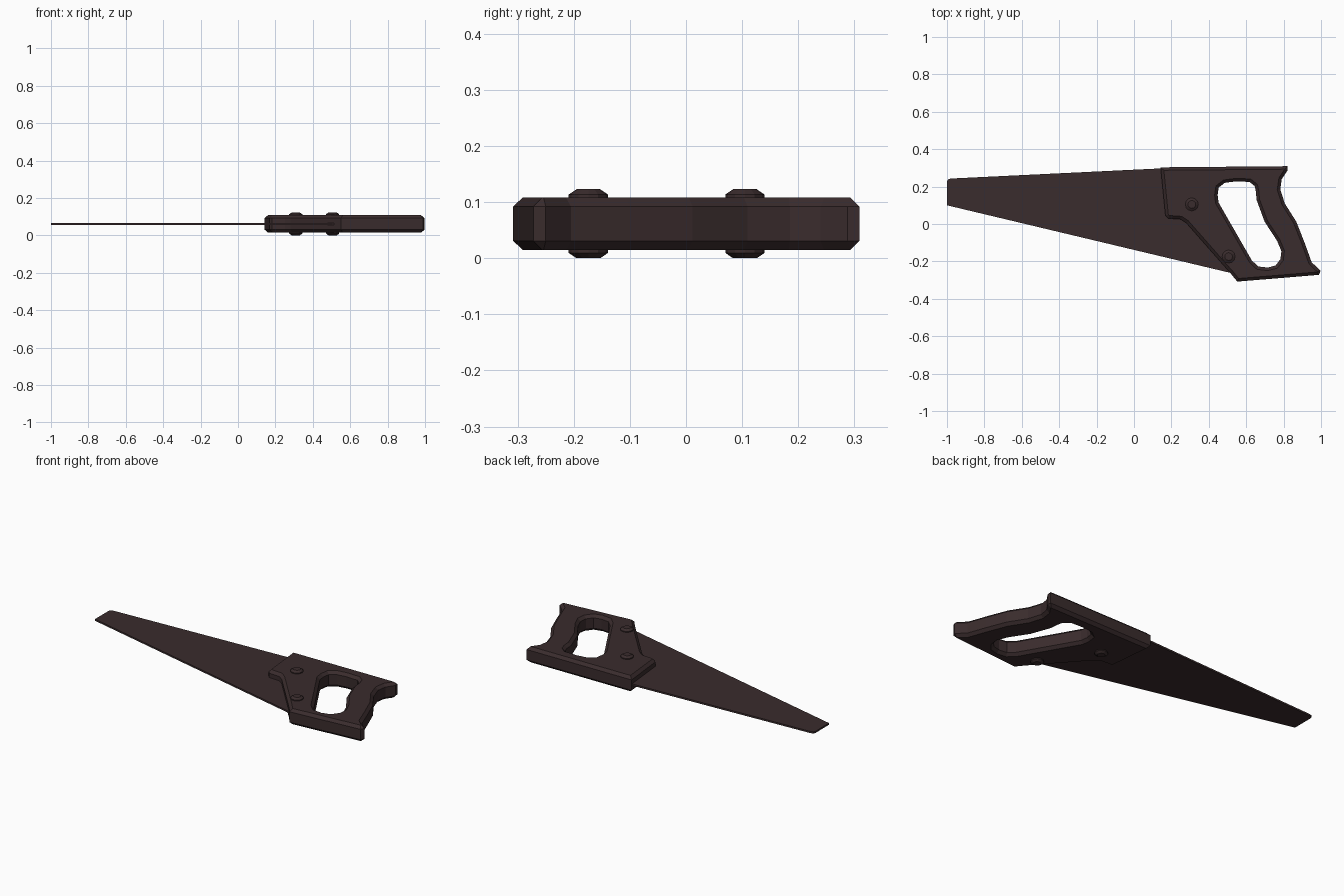
import bpy, bmesh
from mathutils import Matrix

if "Cube" in bpy.data.objects:
    bpy.data.objects.remove(bpy.data.objects["Cube"])

MID = 0.0615  # mid-plane of the saw


def material(name, rgb):
    m = bpy.data.materials.new(name)
    m.diffuse_color = (*rgb, 1)
    m.use_nodes = True
    m.node_tree.nodes["Principled BSDF"].inputs["Base Color"].default_value = m.diffuse_color
    return m


brown = material("dark brown", (0.042, 0.025, 0.026))


def plate(name, outlines, half, bevel):
    """Flat chamfered plate; the second outline is a hole."""
    cu = bpy.data.curves.new(name, 'CURVE')
    cu.dimensions, cu.fill_mode = '2D', 'BOTH'
    cu.extrude, cu.bevel_depth = half - bevel, bevel
    cu.offset, cu.bevel_resolution = -bevel, 0
    for pts in outlines:
        s = cu.splines.new('POLY')
        s.points.add(len(pts) - 1)
        for p, (x, y) in zip(s.points, pts):
            p.co = (x, y, 0, 1)
        s.use_cyclic_u, s.use_smooth = True, False
    tmp = bpy.data.objects.new(name + "_curve", cu)
    bpy.context.collection.objects.link(tmp)
    bpy.context.view_layer.update()
    mesh = bpy.data.meshes.new_from_object(
        tmp.evaluated_get(bpy.context.evaluated_depsgraph_get()))
    bpy.data.objects.remove(tmp)
    # weld caps to the rim
    bm = bmesh.new()
    bm.from_mesh(mesh)
    bmesh.ops.remove_doubles(bm, verts=bm.verts, dist=1e-5)
    bmesh.ops.recalc_face_normals(bm, faces=bm.faces)
    return finish(name, bm, (0, 0, MID))


def finish(name, bm, loc):
    me = bpy.data.meshes.new(name)
    bm.to_mesh(me)
    bm.free()
    me.materials.clear()
    me.materials.append(brown)
    ob = bpy.data.objects.new(name, me)
    ob.location = loc
    bpy.context.collection.objects.link(ob)
    return ob


# Handle with grip hole
outer = [(0.142, 0.303), (0.82, 0.309), (0.822, 0.288), (0.79, 0.24), (0.782, 0.185),
         (0.806, 0.11), (0.868, 0.012), (0.912, -0.10), (0.95, -0.205), (0.998, -0.25),
         (0.988, -0.272), (0.552, -0.308), (0.515, -0.262), (0.28, 0.005),
         (0.25, 0.025), (0.182, 0.030), (0.168, 0.045)]
hole = [(0.447, 0.155), (0.453, 0.195), (0.485, 0.220), (0.545, 0.228), (0.618, 0.225),
        (0.645, 0.203), (0.652, 0.172), (0.655, 0.130), (0.698, 0.013), (0.765, -0.09),
        (0.788, -0.145), (0.783, -0.188), (0.757, -0.222), (0.714, -0.233),
        (0.664, -0.227), (0.63, -0.195), (0.452, 0.115)]
plate("handle", [outer, hole], 0.0465, 0.016)

# Tapered blade, tucked into the handle
plate("blade", [[(-1, 0.10), (-1, 0.225), (-0.995, 0.238), (-0.98, 0.243), (0.16, 0.298),
                 (0.36, 0.29), (0.37, 0.12), (0.54, -0.26), (0.51, -0.26)]], 0.005, 0.0)

# Rivets: chamfered buttons standing out of both faces
for i, (x, y) in enumerate([(0.309, 0.105), (0.506, -0.174)]):
    bm = bmesh.new()
    bmesh.ops.create_cone(bm, cap_ends=True, segments=12, radius1=0.035, radius2=0.035,
                          depth=0.104, matrix=Matrix.Identity(4))
    for side in (1, -1):
        cap = next(f for f in bm.faces if f.normal.z * side > 0.9)
        new = bmesh.ops.extrude_discrete_faces(bm, faces=[cap])["faces"][0]
        for v in new.verts:
            v.co.x *= 0.6
            v.co.y *= 0.6
            v.co.z += side * 0.0095
    finish(f"rivet_{i + 1}", bm, (x, y, MID))
